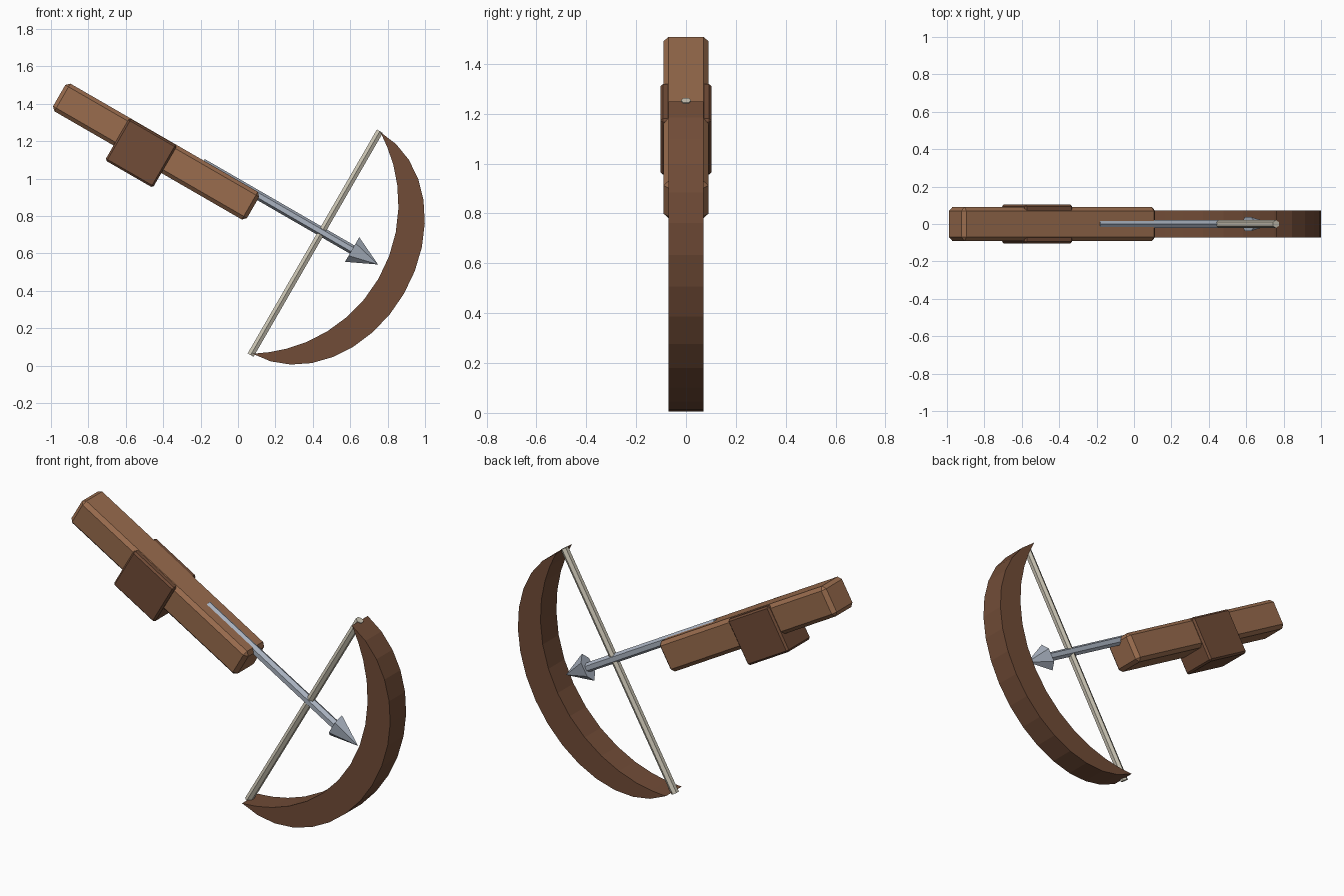
import bpy, bmesh, math
from mathutils import Matrix, Vector

if "Cube" in bpy.data.objects:
    bpy.data.objects.remove(bpy.data.objects["Cube"], do_unlink=True)

TILT = math.radians(30)  # the whole weapon points down to the side


def material(name, rgb):
    m = bpy.data.materials.new(name)
    m.use_nodes = True
    m.diffuse_color = (*rgb, 1)
    m.node_tree.nodes["Principled BSDF"].inputs["Base Color"].default_value = (*rgb, 1)
    return m


light_wood = material("light wood", (0.32, 0.15, 0.075))
dark_wood = material("dark wood", (0.165, 0.072, 0.038))
metal = material("pale steel", (0.40, 0.45, 0.53))
cord = material("cord", (0.60, 0.56, 0.46))


def finish(name, bm, mat):
    """Turn a mesh built along the weapon axis into a tilted object."""
    bmesh.ops.recalc_face_normals(bm, faces=bm.faces)
    me = bpy.data.meshes.new(name)
    bm.to_mesh(me)
    bm.free()
    me.materials.append(mat)
    ob = bpy.data.objects.new(name, me)
    ob.rotation_euler = (0, TILT, 0)
    bpy.context.collection.objects.link(ob)
    return ob


def box(name, x, z, half_width, bevel, mat):
    bm = bmesh.new()
    size = Matrix.Diagonal((x[1] - x[0], 2 * half_width, z[1] - z[0], 1))
    place = Matrix.Translation((sum(x) / 2, 0, sum(z) / 2))
    bmesh.ops.create_cube(bm, size=1, matrix=place @ size)
    ob = finish(name, bm, mat)
    mod = ob.modifiers.new("chamfer", "BEVEL")
    mod.width = bevel
    mod.segments = 1
    return ob


def rod(name, start, end, r1, r2, mat, y_scale=1.0):
    """Six-sided rod or cone between two points."""
    start, end = Vector(start), Vector(end)
    axis = end - start
    bm = bmesh.new()
    turn = axis.to_track_quat("Z", "Y").to_matrix().to_4x4()
    spin = Matrix.Rotation(math.pi / 2 if axis.x > axis.z else 0, 4, "Z")
    place = Matrix.Translation((start + end) / 2) @ turn @ spin
    bmesh.ops.create_cone(bm, cap_ends=True, segments=6, radius1=r1,
                          radius2=r2, depth=axis.length, matrix=place)
    # keep ridges on the top and bottom of lengthwise parts
    if axis.x > axis.z:
        top = max(v.co.z for v in bm.verts) - start.z
        if top < r1 * 0.95:
            bmesh.ops.rotate(bm, verts=bm.verts, cent=start,
                             matrix=Matrix.Rotation(math.pi / 6, 3, "X"))
    bmesh.ops.scale(bm, vec=(1, y_scale, 1), verts=bm.verts)
    bmesh.ops.remove_doubles(bm, verts=bm.verts, dist=1e-5)
    return finish(name, bm, mat)


# Stock and grip block
box("stock", (-1.55, -0.353), (0.687, 0.858), 0.09, 0.02, light_wood)
box("grip_block", (-1.165, -0.87), (0.596, 0.855), 0.103, 0.01, dark_wood)

# Bow limb: crescent between an elliptical back and a circular belly
MID, HALF, TIP, SEGMENTS = 0.778, 0.684, 0.033, 16
BELLY_R, BELLY_C = 0.80, 0.415
outer, inner = [], []
for i in range(SEGMENTS + 1):
    a = math.pi * (i / SEGMENTS - 0.5)
    t = HALF * math.sin(a)
    outer.append((TIP + 0.543 * math.cos(a), MID + t))
    inner.append((TIP + math.sqrt(BELLY_R ** 2 - t * t) - BELLY_C, MID + t))
bm = bmesh.new()
rings = []
for (xo, z), (xi, _) in zip(outer, inner):
    corners = ((xo, -0.071), (xo, 0.071), (xi, 0.071), (xi, -0.071))
    rings.append([bm.verts.new((x, y, z)) for x, y in corners])
for a, b in zip(rings, rings[1:]):
    for k in range(4):
        n = (k + 1) % 4
        bm.faces.new((a[k], a[n], b[n], b[k]))
bmesh.ops.remove_doubles(bm, verts=bm.verts, dist=0.002)
finish("bow_limb", bm, dark_wood)

# Bowstring
rod("bowstring", (0.03, 0, 0.083), (0.03, 0, 1.465), 0.021, 0.021, cord)

# Bolt shaft and head
rod("bolt_shaft", (-0.706, 0, 0.843), (0.22, 0, 0.843), 0.025, 0.025, metal)
rod("bolt_head", (0.218, 0, 0.843), (0.378, 0, 0.843), 0.076, 0.0, metal, 0.55)
